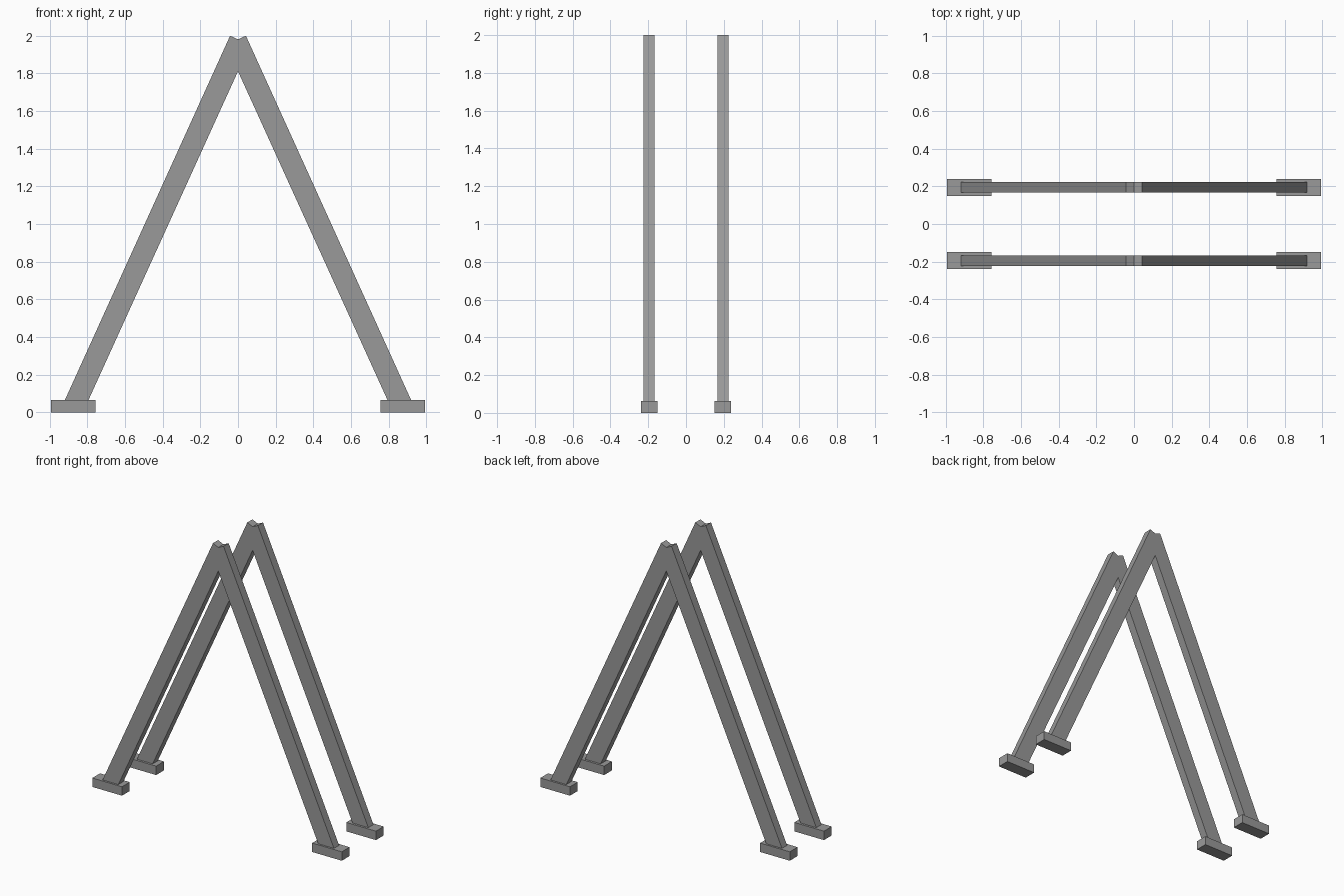
import bpy
import bmesh

if "Cube" in bpy.data.objects:
    bpy.data.objects.remove(bpy.data.objects["Cube"])

# Dark grey for every part
dark = bpy.data.materials.new("dark_grey")
dark.diffuse_color = (0.32, 0.32, 0.32, 1)
dark.use_nodes = True
dark.node_tree.nodes["Principled BSDF"].inputs["Base Color"].default_value = dark.diffuse_color


def extrude_profile(name, points, y0, y1):
    """Extrude an XZ outline from y0 to y1."""
    bm = bmesh.new()
    face = bm.faces.new([bm.verts.new((x, y0, z)) for x, z in points])
    result = bmesh.ops.extrude_face_region(bm, geom=[face])
    moved = [v for v in result["geom"] if isinstance(v, bmesh.types.BMVert)]
    bmesh.ops.translate(bm, verts=moved, vec=(0, y1 - y0, 0))
    bmesh.ops.recalc_face_normals(bm, faces=bm.faces)
    mesh = bpy.data.meshes.new(name)
    bm.to_mesh(mesh)
    bm.free()
    mesh.materials.append(dark)
    obj = bpy.data.objects.new(name, mesh)
    bpy.context.collection.objects.link(obj)
    return obj


# Outline of one half of the A-frame, from the notch round to the inner apex
half = [(0, 1.981), (0.042, 2.0), (0.92, 0.064), (0.816, 0.017), (0, 1.811)]
frame = half + [(-x, z) for x, z in reversed(half[1:4])]

for side, s in (("front", -1), ("back", 1)):
    # Pair of leaning legs meeting at a notched top
    extrude_profile(f"{side}_leg_frame", frame, s * 0.166, s * 0.224)
    # Block feet
    for end, m in (("left", -1), ("right", 1)):
        foot = [(m * 0.756, 0), (m * 0.992, 0), (m * 0.992, 0.064), (m * 0.756, 0.064)]
        extrude_profile(f"{side}_{end}_foot", foot, s * 0.15, s * 0.238)
